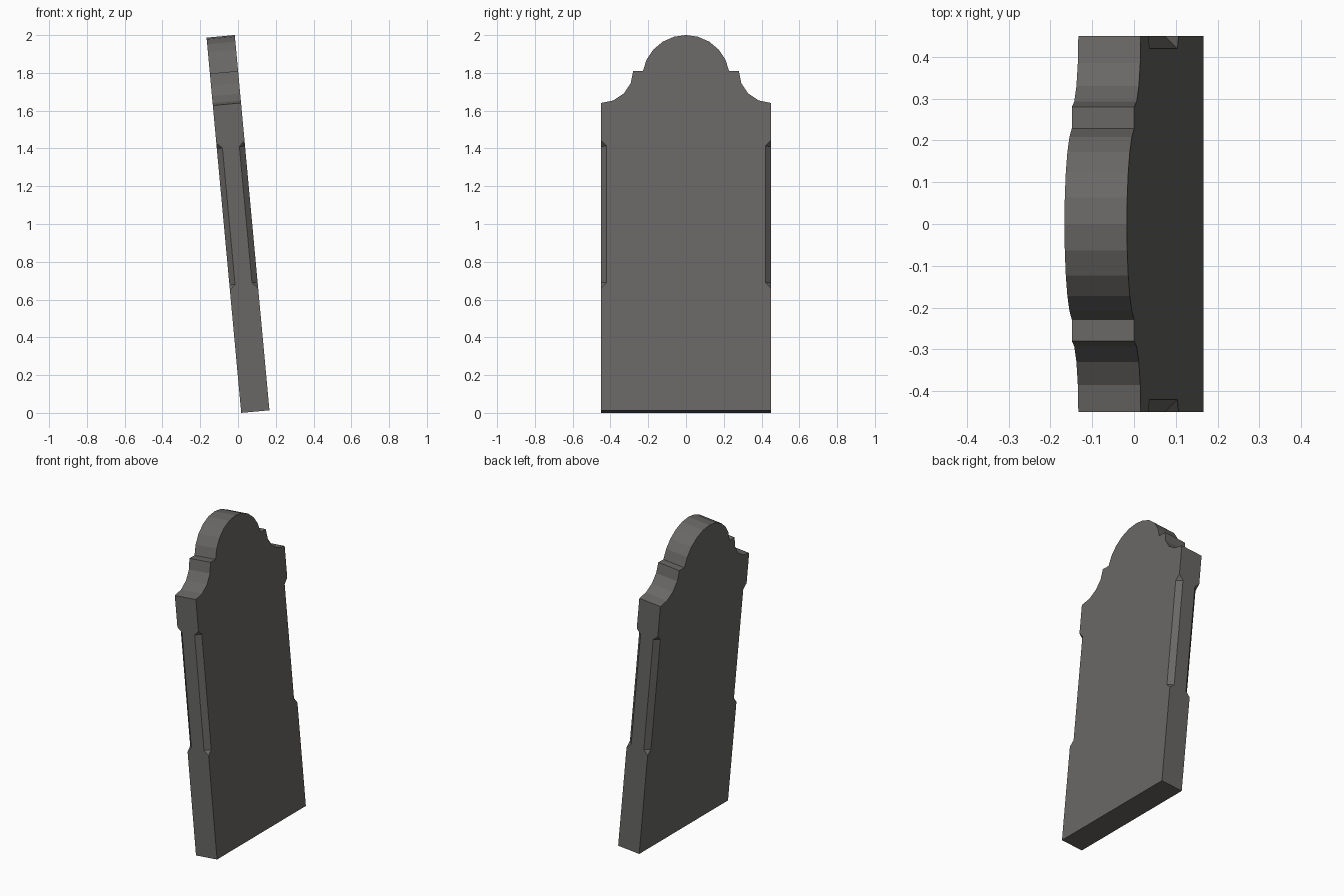
import bpy, bmesh, math
from mathutils import Matrix

if "Cube" in bpy.data.objects:
    bpy.data.objects.remove(bpy.data.objects["Cube"])

THICK, HALF_W, HEIGHT = 0.15, 0.45, 1.995
LEAN = math.radians(5.28)

stone = bpy.data.materials.new("weathered grey stone")
stone.diffuse_color = (0.14, 0.136, 0.13, 1)
stone.use_nodes = True
stone.node_tree.nodes["Principled BSDF"].inputs["Base Color"].default_value = stone.diffuse_color


def prism(bm, pts, offset):
    """Closed solid made by sweeping a polygon along an offset."""
    face = bm.faces.new([bm.verts.new(p) for p in pts])
    new = bmesh.ops.extrude_face_region(bm, geom=[face])["geom"]
    verts = [g for g in new if isinstance(g, bmesh.types.BMVert)]
    bmesh.ops.translate(bm, verts=verts, vec=offset)


def finish(bm, name):
    bmesh.ops.recalc_face_normals(bm, faces=bm.faces)
    mesh = bpy.data.meshes.new(name)
    bm.to_mesh(mesh)
    bm.free()
    mesh.materials.append(stone)
    ob = bpy.data.objects.new(name, mesh)
    bpy.context.collection.objects.link(ob)
    return ob


# Outline of one half: base, shoulder, scooped corner, round head
step_z, scoop, radius = 1.804, 0.17, 0.232
half = [(HALF_W, 0)]
for i in range(5):
    a = math.radians(22.5 * i)
    half.append((HALF_W - scoop * math.sin(a), step_z - scoop * math.cos(a)))
for i in range(6):
    a = math.radians(10 + 16 * i)
    half.append((radius * math.cos(a), HEIGHT - radius + radius * math.sin(a)))
half[-1] = (0, HEIGHT)
outline = half + [(-y, z) for y, z in reversed(half[:-1])]

# Slab
bm = bmesh.new()
prism(bm, [(-THICK / 2, y, z) for y, z in outline], (THICK, 0, 0))
slab = finish(bm, "headstone_slab")

# Cutter for the four stopped chamfers, with sloped ends
bm = bmesh.new()
depth, out, w = 0.03, 0.06, 0.06
for sx in (-1, 1):
    for sy in (-1, 1):
        def corner(s, t, z):
            return (sx * (THICK / 2 - (s + t) / 2),
                    sy * (HALF_W - (s - t) / 2), z)
        trapezoid = [(-out, 0.65 - out), (depth, 0.65 + depth),
                     (depth, 1.435 - depth), (-out, 1.435 + out)]
        prism(bm, [corner(s, -w, z) for s, z in trapezoid],
              (-sx * w, sy * w, 0))
cutter = finish(bm, "chamfer_cutter")
cutter.hide_render = True
cutter.hide_viewport = True

cut = slab.modifiers.new("chamfers", "BOOLEAN")
cut.operation = "DIFFERENCE"
cut.solver = "EXACT"
cut.object = cutter

# Lean the stone, resting on its lower edge and centred on x
s, c = math.sin(LEAN), math.cos(LEAN)
lean = (Matrix.Translation((HEIGHT * s / 2, 0, THICK / 2 * s))
        @ Matrix.Rotation(-LEAN, 4, "Y"))
slab.matrix_world = lean
cutter.matrix_world = lean
